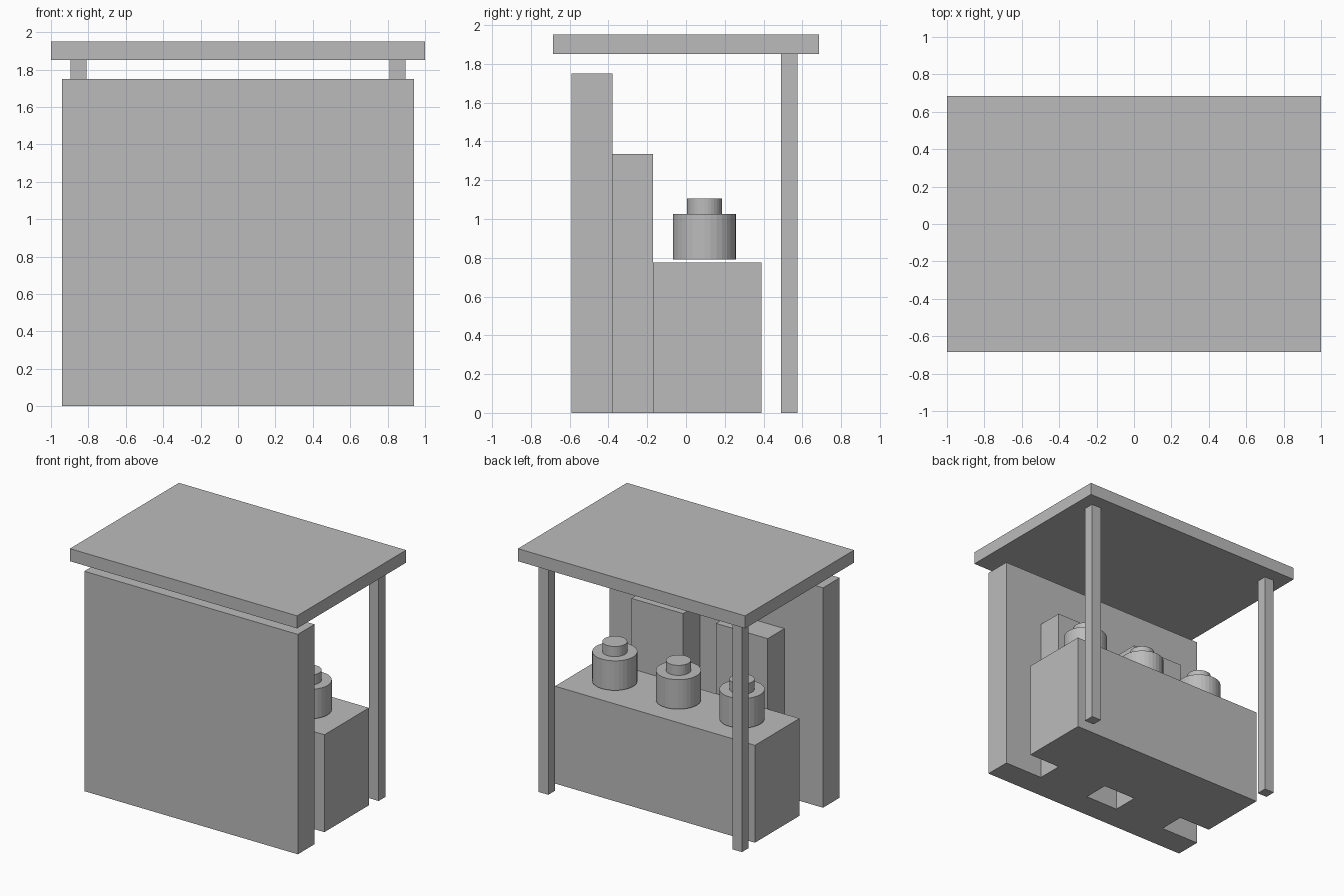
import bpy

default = bpy.data.objects.get("Cube")
if default:
    bpy.data.objects.remove(default, do_unlink=True)

grey = bpy.data.materials.new("plain grey")
grey.use_nodes = True
colour = (0.5, 0.5, 0.5, 1)
grey.diffuse_color = colour
grey.node_tree.nodes["Principled BSDF"].inputs["Base Color"].default_value = colour


def finish(name):
    obj = bpy.context.object
    obj.name = name
    obj.data.materials.append(grey)
    return obj


def box(name, x, y, z):
    """Box given its (low, high) range on each axis."""
    ranges = (x, y, z)
    bpy.ops.mesh.primitive_cube_add(size=1, location=[(a + b) / 2 for a, b in ranges])
    size = [b - a for a, b in ranges]
    obj = finish(name)
    for v in obj.data.vertices:
        v.co = [c * s for c, s in zip(v.co, size)]
    return obj


def drum(name, x, y, radius, z):
    bpy.ops.mesh.primitive_cylinder_add(
        vertices=32, radius=radius, depth=z[1] - z[0], location=(x, y, sum(z) / 2))
    return finish(name)


# Flat roof, tall front wall and low counter
box("roof", (-1, 1), (-0.685, 0.685), (1.85, 1.95))
box("front_wall", (-0.94, 0.94), (-0.59, -0.38), (0, 1.75))
box("counter", (-0.88, 0.88), (-0.17, 0.39), (0, 0.775))

# Rear posts and the blocks between wall and counter, one per side
for side, s in (("left", 1), ("right", -1)):
    box(side + "_post", sorted((0.81 * s, 0.895 * s)), (0.49, 0.575), (0, 1.85))
    box(side + "_block", sorted((0.145 * s, 0.6 * s)), (-0.38, -0.17), (0, 1.335))

# Row of stools with narrower caps
for side, x in (("left", 0.56), ("middle", 0), ("right", -0.56)):
    drum(side + "_canister", x, 0.095, 0.163, (0.79, 1.025))
    drum(side + "_canister_cap", x, 0.095, 0.09, (1.025, 1.105))
